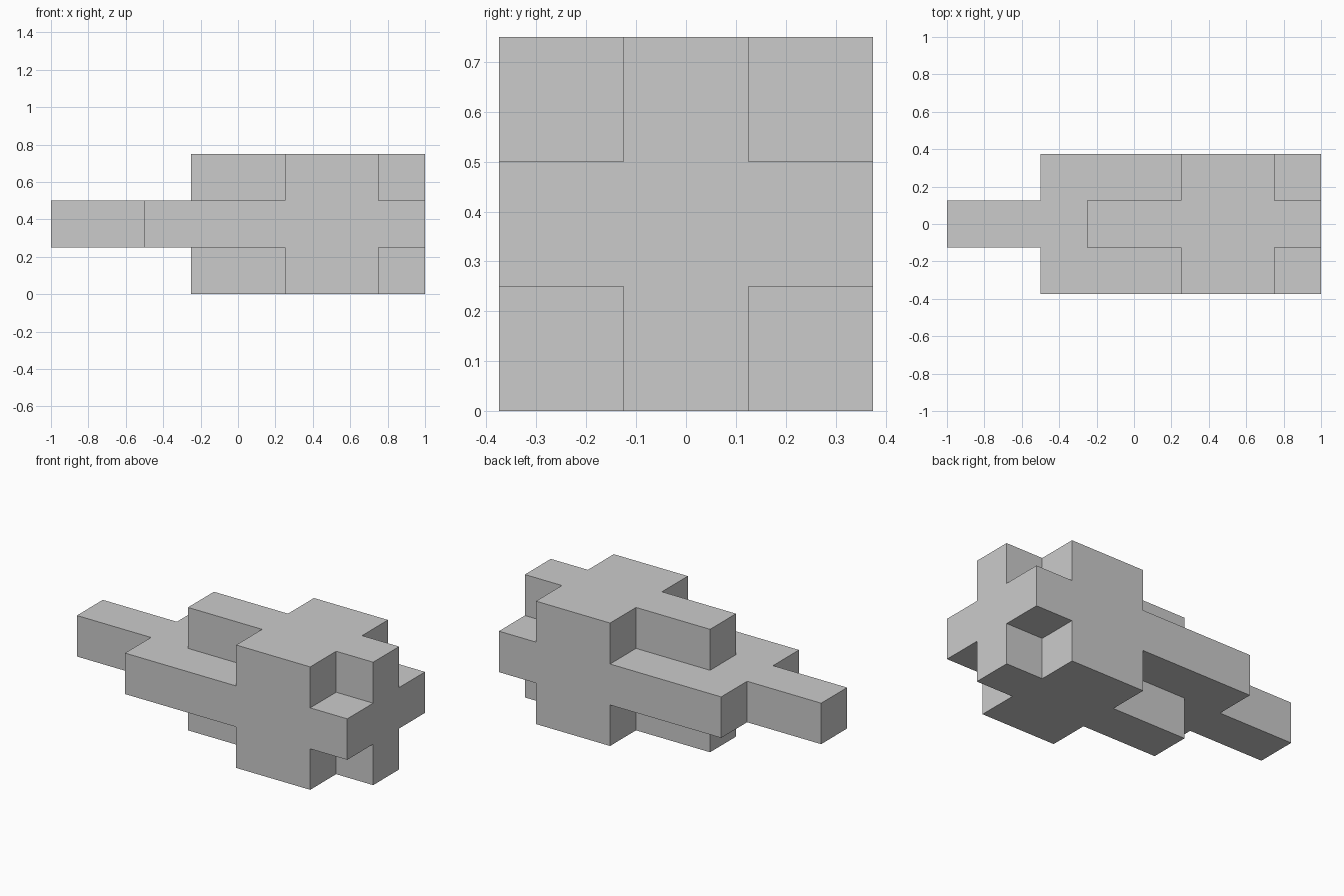
import bpy
import bmesh
from mathutils import Vector

if "Cube" in bpy.data.objects:
    bpy.data.objects.remove(bpy.data.objects["Cube"])

CELL = 0.25
ORIGIN = Vector((-1.0, -0.375, 0.0))

# Blocks in grid cells: (min corner, max corner)
BLOCKS = [
    ((0, 1, 1), (8, 2, 2)),  # long central bar with the projecting nose
    ((2, 0, 1), (8, 3, 2)),  # horizontal slab
    ((3, 1, 0), (8, 2, 3)),  # vertical slab
    ((5, 0, 0), (7, 3, 3)),  # full-section body
]


def cells(lo, hi):
    return {(x, y, z)
            for x in range(lo[0], hi[0])
            for y in range(lo[1], hi[1])
            for z in range(lo[2], hi[2])}


solid = set().union(*(cells(lo, hi) for lo, hi in BLOCKS))

# Outer skin only: one quad wherever a filled cell meets an empty one
bm = bmesh.new()
for cell in solid:
    for axis in range(3):
        for side in (0, 1):
            neighbour = list(cell)
            neighbour[axis] += 2 * side - 1
            if tuple(neighbour) in solid:
                continue
            u, v = (axis + 1) % 3, (axis + 2) % 3
            corners = []
            for du, dv in ((0, 0), (1, 0), (1, 1), (0, 1)):
                p = Vector(cell)
                p[axis] += side
                p[u] += du
                p[v] += dv
                corners.append(bm.verts.new(ORIGIN + p * CELL))
            bm.faces.new(corners if side else corners[::-1])

# Weld the quads and merge coplanar ones into clean flat faces
bmesh.ops.remove_doubles(bm, verts=bm.verts, dist=1e-4)
bmesh.ops.dissolve_limit(bm, angle_limit=0.01, verts=bm.verts, edges=bm.edges)
bmesh.ops.recalc_face_normals(bm, faces=bm.faces)

mesh = bpy.data.meshes.new("stepped_block_body")
bm.to_mesh(mesh)
bm.free()
bpy.context.collection.objects.link(bpy.data.objects.new("stepped_block_body", mesh))
